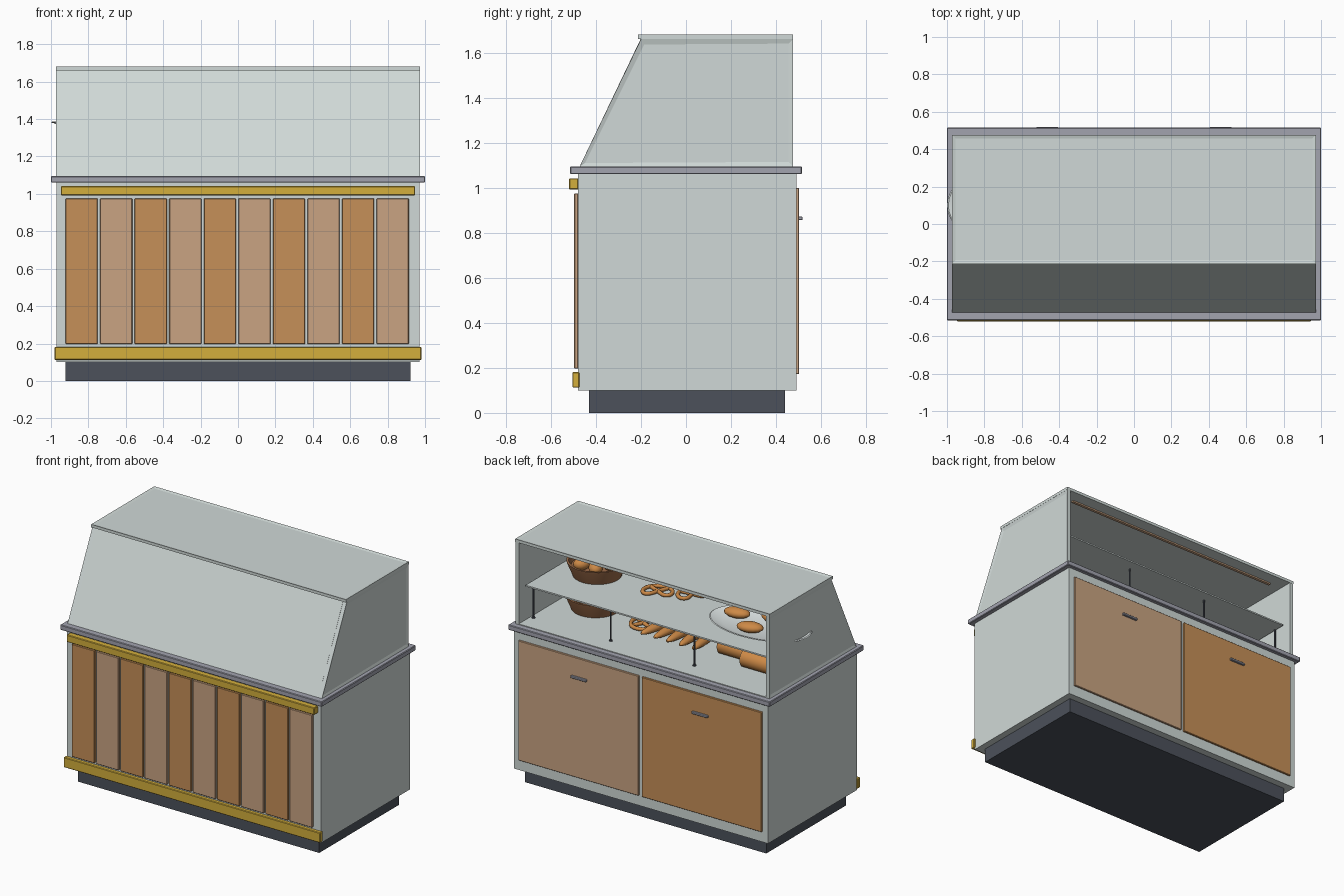
import bpy, bmesh, math
from mathutils import Matrix, Vector

if "Cube" in bpy.data.objects:
    bpy.data.objects.remove(bpy.data.objects["Cube"])


def material(name, r, g, b):
    lin = [((c / 255 + 0.055) / 1.055) ** 2.4 for c in (r, g, b)]
    m = bpy.data.materials.new(name)
    m.diffuse_color = (*lin, 1)
    m.use_nodes = True
    m.node_tree.nodes["Principled BSDF"].inputs["Base Color"].default_value = m.diffuse_color
    return m


PALE = material("pale_grey_green", 208, 217, 215)
WOOD = material("warm_wood", 198, 144, 88)
TAN = material("light_wood", 202, 164, 130)
GOLD = material("brass", 212, 175, 60)
DARK = material("dark_slate", 76, 81, 91)
STEEL = material("steel_grey", 162, 163, 175)
BREAD = material("baked_crust", 205, 137, 70)
WICKER = material("wicker_brown", 160, 110, 75)
WHITE = material("dish_white", 226, 233, 233)


def finish(name, bm, mat, smooth=False):
    bmesh.ops.recalc_face_normals(bm, faces=bm.faces)
    me = bpy.data.meshes.new(name)
    bm.to_mesh(me)
    bm.free()
    me.materials.append(mat)
    ob = bpy.data.objects.new(name, me)
    bpy.context.collection.objects.link(ob)
    if smooth:
        bpy.context.view_layer.objects.active = ob
        ob.select_set(True)
        bpy.ops.object.shade_smooth_by_angle(angle=math.radians(40))
        ob.select_set(False)
    return ob


def inset_toward(bm, direction, width, depth):
    bm.normal_update()
    faces = [f for f in bm.faces if f.normal.dot(Vector(direction)) > 0.99]
    bmesh.ops.inset_individual(bm, faces=faces, thickness=width, depth=-depth)


def box(name, x, y, z, mat, bevel=0.0, inset=None):
    bm = bmesh.new()
    size = (x[1] - x[0], y[1] - y[0], z[1] - z[0])
    mid = (sum(x) / 2, sum(y) / 2, sum(z) / 2)
    bmesh.ops.create_cube(bm, size=1, matrix=Matrix.Translation(mid) @ Matrix.Diagonal((*size, 1)))
    if bevel:
        bmesh.ops.bevel(bm, geom=bm.edges[:], offset=bevel, segments=1, affect='EDGES')
    if inset:
        inset_toward(bm, *inset)
    return finish(name, bm, mat)


def prism(name, profile, x0, x1, mat, inset=None):
    # extrude a (y, z) outline along x
    bm = bmesh.new()
    face = bm.faces.new([bm.verts.new((x0, y, z)) for y, z in profile])
    ext = bmesh.ops.extrude_face_region(bm, geom=[face])["geom"]
    bmesh.ops.translate(bm, vec=(x1 - x0, 0, 0), verts=[v for v in ext if isinstance(v, bmesh.types.BMVert)])
    bmesh.ops.recalc_face_normals(bm, faces=bm.faces)
    if inset:
        inset_toward(bm, *inset)
    return finish(name, bm, mat)


def lathe(name, profile, at, mat, steps=28, scale=(1, 1, 1), axis_x=False):
    # spin an (r, z) outline round z, or round x
    bm = bmesh.new()
    vs = [bm.verts.new((r, 0, z)) for r, z in profile]
    es = [bm.edges.new(p) for p in zip(vs, vs[1:])]
    bmesh.ops.spin(bm, geom=vs + es, cent=(0, 0, 0), axis=(0, 0, 1), angle=math.tau, steps=steps)
    bmesh.ops.remove_doubles(bm, verts=bm.verts, dist=1e-5)
    m = Matrix.Translation(at) @ Matrix.Diagonal((*scale, 1))
    if axis_x:
        m = m @ Matrix.Rotation(math.pi / 2, 4, 'Y')
    bmesh.ops.transform(bm, matrix=m, verts=bm.verts)
    return finish(name, bm, mat, True)


def bun(name, at, size, turn=0.0):
    bm = bmesh.new()
    m = Matrix.Translation(at) @ Matrix.Rotation(turn, 4, 'Z') @ Matrix.Diagonal((*size, 1))
    bmesh.ops.create_uvsphere(bm, u_segments=16, v_segments=10, radius=1, matrix=m)
    return finish(name, bm, BREAD, True)


def pretzel(name, at, turn):
    half = [(0, -.08), (.07, -.06), (.1, 0), (.085, .05), (.045, .055), (0, 0), (-.055, -.055)]
    pts = [(-x, y) for x, y in half[:0:-1]] + half
    cu = bpy.data.curves.new(name, 'CURVE')
    cu.dimensions = '3D'
    cu.bevel_depth, cu.bevel_resolution, cu.resolution_u = 0.013, 2, 4
    sp = cu.splines.new('NURBS')
    sp.points.add(len(pts) - 1)
    for p, (x, y) in zip(sp.points, pts):
        p.co = (x, y, 0, 1)
    sp.order_u, sp.use_endpoint_u, cu.use_fill_caps = 3, True, True
    cu.materials.append(BREAD)
    ob = bpy.data.objects.new(name, cu)
    ob.location, ob.rotation_euler = at, (0, 0, turn)
    bpy.context.collection.objects.link(ob)


# Counter body
box("plinth", (-.922, .922), (-.43, .44), (0, .1), DARK)
box("cabinet", (-.97, .97), (-.48, .49), (.1, 1.06), PALE)
box("countertop", (-1, 1), (-.515, .515), (1.06, 1.095), STEEL, .004)
box("display_floor", (-.945, .945), (-.44, .475), (1.094, 1.1), PALE)

# Front slats in alternating woods, between two brass rails
for i in range(10):
    x = -.922 + i * .1848
    box(f"front_slat_{i + 1}", (x, x + .172), (-.497, -.478), (.197, .975), TAN if i % 2 else WOOD, .003)
box("upper_rail", (-.947, .947), (-.52, -.478), (.992, 1.042), GOLD, .004)
box("lower_rail", (-.98, .98), (-.505, -.474), (.112, .182), GOLD, .004)

# Back doors with handles
for side, mat in ((1, TAN), (-1, WOOD)):
    xs = sorted((side * .012, side * .93))
    box("back_door", xs, (.488, .503), (.172, 1.0), mat, .003)
    box("door_handle", (side * .463 - .06, side * .463 + .06), (.5, .518), (.856, .872), STEEL, .003)

# Display case: framed ends, sloping front, framed top, open back
end = [(-.472, 1.095), (.475, 1.095), (.475, 1.66), (-.2, 1.66)]
for side in (1, -1):
    prism("case_end", end, side * .945, side * .972, PALE, ((side, 0, 0), .028, .006))
prism("sloping_front", [(-.472, 1.095), (-.448, 1.095), (-.178, 1.66), (-.202, 1.66)], -.945, .945, PALE)
box("case_top", (-.973, .973), (-.213, .476), (1.66, 1.68), PALE, inset=((0, 0, 1), .028, .005))
box("ceiling_strip", (-.85, .85), (.37, .39), (1.65, 1.661), TAN)

# Inner shelf on thin legs
box("shelf", (-.925, .925), (-.3, .43), (1.346, 1.356), PALE)
for x in (-.92, -.31, .33, .92):
    for y in (-.26, .35):
        lathe("shelf_leg", [(0, 1.095), (.006, 1.095), (.006, 1.348), (0, 1.348)], (x, y, 0), DARK, 8)
        lathe("leg_foot", [(.012, 1.1), (.012, 1.105), (0, 1.105)], (x, y, 0), DARK, 8)

# Wicker baskets filled with rolls
basket = [(0, 0), (.155, 0), (.19, .085), (.194, .1), (.18, .1), (.165, .06), (0, .05)]
for bx, by, bz in ((.65, .04, 1.356), (.69, .0, 1.1)):
    lathe("basket", basket, (bx, by, bz), WICKER)
    for i in range(7):
        a, r = i * math.tau / 6, (.105 if i < 6 else 0)
        bun("bread_roll", (bx + r * math.cos(a), by + r * math.sin(a), bz + (.095 if r else .115)),
            (.058, .046, .04), a)

# Oval dish with buns, reaching through the case end
dish = [(0, 0), (.75, 0), (1, .025), (.98, .03), (.74, .007), (0, .007)]
lathe("oval_dish", dish, (-.64, .1, 1.357), WHITE, 40, (.36, .225, 1))
for x, y, a in ((-.63, .2, .3), (-.44, .07, .2), (-.66, .0, -.2), (-.83, .12, .4)):
    bun("dish_bun", (x, y, 1.395), (.088, .05, .034), a)

# Pretzels on both levels
for i, (x, y, z) in enumerate(((.18, .05, 1.37), (-.02, -.04, 1.37), (.08, -.18, 1.37),
                               (.3, .04, 1.114), (.34, -.18, 1.114))):
    pretzel(f"pretzel_{i + 1}", (x, y, z), .4 + i * .5)

# Baguettes laid side by side
for i in range(5):
    bun("baguette", (.17 - i * .085, -.02, 1.13), (.036, .235, .03), .06 * (i - 2))

# Round-topped loaves with pale cut ends
for x, y in ((-.46, .09), (-.69, .17), (-.66, -.12)):
    lathe("loaf", [(0, -.12), (.045, -.12), (.06, -.09), (.06, .12), (0, .12)], (x, y, 1.157), BREAD, 20, axis_x=True)
    lathe("loaf_cut_end", [(0, .12), (.056, .12), (.056, .124), (0, .124)], (x, y, 1.157), WHITE, 20, axis_x=True)
